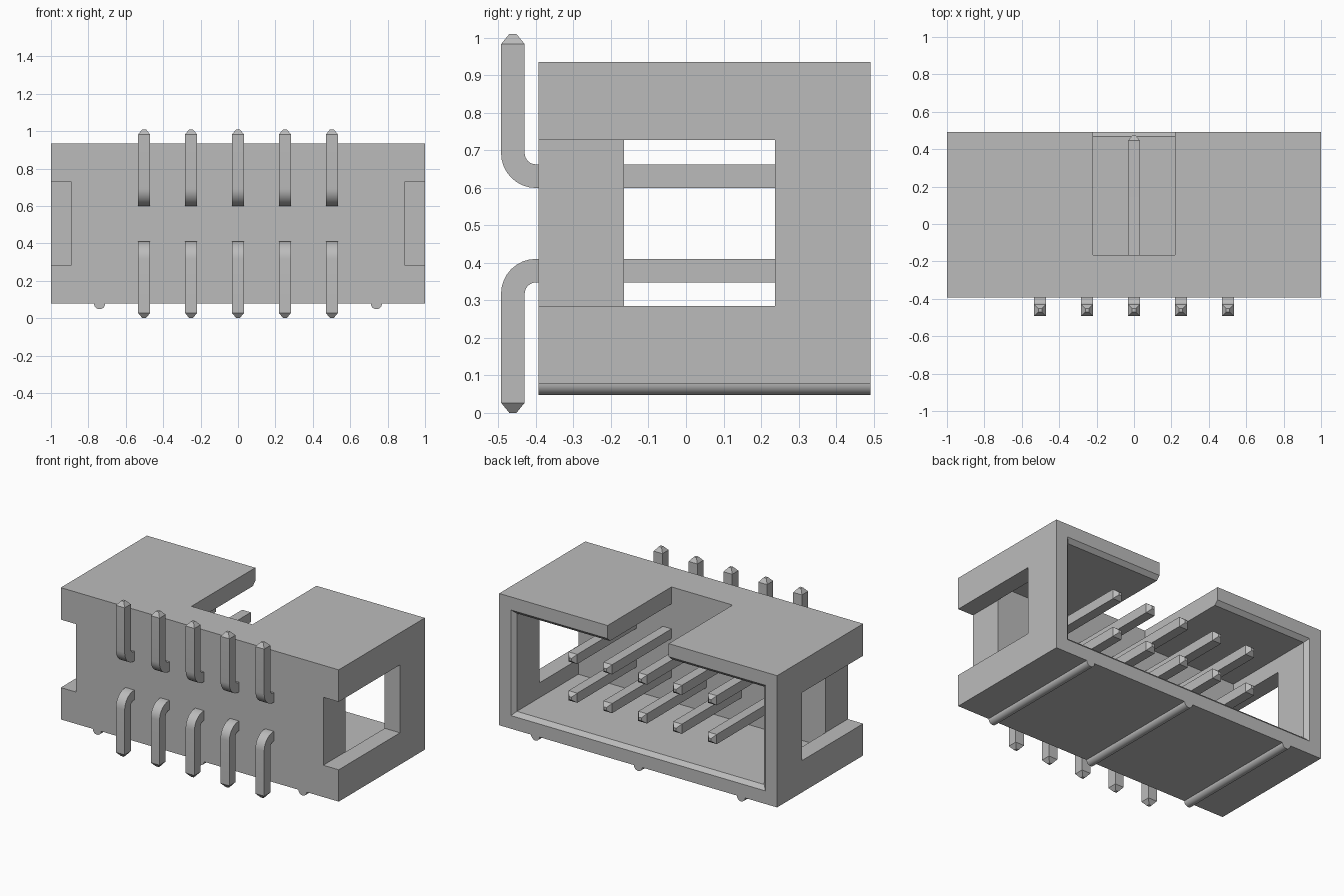
import bpy
import math
from math import sin, cos, pi
from mathutils import Vector

cube = bpy.data.objects.get("Cube")
if cube:
    bpy.data.objects.remove(cube, do_unlink=True)

grey = bpy.data.materials.new("light grey")
grey.use_nodes = True
colour = (0.5, 0.5, 0.5, 1)
grey.diffuse_color = colour
grey.node_tree.nodes["Principled BSDF"].inputs["Base Color"].default_value = colour


def loft(name, rings):
    """Closed solid through equally sized rings of points."""
    n = len(rings[0])
    verts = [p for ring in rings for p in ring]
    faces = [tuple(range(n)), tuple(range(len(verts) - n, len(verts)))]
    for r in range(len(rings) - 1):
        for i in range(n):
            a, b = r * n + i, r * n + (i + 1) % n
            faces.append((a, b, b + n, a + n))
    mesh = bpy.data.meshes.new(name)
    mesh.from_pydata(verts, [], faces)
    obj = bpy.data.objects.new(name, mesh)
    bpy.context.collection.objects.link(obj)
    mesh.materials.append(grey)
    select(obj)
    bpy.ops.object.mode_set(mode='EDIT')
    bpy.ops.mesh.select_all(action='SELECT')
    bpy.ops.mesh.normals_make_consistent(inside=False)
    bpy.ops.object.mode_set(mode='OBJECT')
    return obj


def select(obj):
    bpy.ops.object.select_all(action='DESELECT')
    obj.select_set(True)
    bpy.context.view_layer.objects.active = obj


def rect(x0, x1, z0, z1, y):
    return [(x0, y, z0), (x1, y, z0), (x1, y, z1), (x0, y, z1)]


def box(name, x0, x1, y0, y1, z0, z1):
    return loft(name, [rect(x0, x1, z0, z1, y) for y in (y0, y1)])


def cut(target, cutter):
    select(target)
    mod = target.modifiers.new("cut", 'BOOLEAN')
    mod.operation = 'DIFFERENCE'
    mod.solver = 'EXACT'
    mod.object = cutter
    bpy.ops.object.modifier_apply(modifier=mod.name)
    bpy.data.objects.remove(cutter, do_unlink=True)


# Housing shell, open at the back
FRONT, BACK, FLOOR, TOP = -0.393, 0.492, 0.078, 0.935
WALL, CAVITY = 0.11, -0.165
housing = box("housing", -1, 1, FRONT, BACK, FLOOR, TOP)

# Cavity with a chamfered mouth
rings = []
for y, grow in ((CAVITY, 0), (BACK - 0.025, 0), (BACK + 0.05, 0.075)):
    w = WALL - grow
    rings.append(rect(-1 + w, 1 - w, FLOOR + w, TOP - w, y))
cut(housing, loft("cavity_cutter", rings))

# Key slot in the top wall
cut(housing, box("slot_cutter", -0.22, 0.22, CAVITY, 0.6, 0.5, 1.1))

# Side recesses that open into windows
for s in (-1, 1):
    xs = sorted((s * 0.889, s * 1.1))
    cut(housing, box("window_cutter", *xs, -0.5, 0.237, 0.285, 0.727))

# Half-round rails under the floor
for name, x in (("right", -0.74), ("middle", 0), ("left", 0.74)):
    profile = [(x + 0.03 * cos(pi + pi * i / 12), FLOOR + 0.03 * sin(pi + pi * i / 12))
               for i in range(13)]
    profile += [(x + 0.03, FLOOR + 0.01), (x - 0.03, FLOOR + 0.01)]
    rail = loft(name + "_rail", [[(px, y, pz) for px, pz in profile]
                                 for y in (FRONT, BACK)])
    select(rail)
    bpy.ops.object.shade_smooth_by_angle(angle=math.radians(30))

# Bent square pins with tapered tips
MID, HALF, BEND, TIP = 0.505, 0.0315, 0.0615, 0.027


def pin(name, x, up):
    cy, cz = -0.4, 0.126 + BEND        # bend centre, height relative to MID
    path = [(0.473, 0.126, 0, 0.3), (0.473 - TIP, 0.126, 0, 1)]
    for i in range(9):
        a = pi / 2 * i / 8
        path.append((cy - BEND * sin(a), cz - BEND * cos(a), a, 1))
    end = cy - BEND
    path += [(end, MID - TIP, pi / 2, 1), (end, MID, pi / 2, 0.3)]
    rings = []
    for y, z, a, scale in path:
        h = HALF * scale
        out = Vector((-sin(a), -cos(a))) * h
        rings.append([(x + sx * h, y + so * out.x, MID + up * (z + so * out.y))
                      for sx, so in ((-1, -1), (1, -1), (1, 1), (-1, 1))])
    obj = loft(name, rings)
    select(obj)
    bpy.ops.object.shade_smooth_by_angle(angle=math.radians(30))


for row, up in (("upper", 1), ("lower", -1)):
    for i in range(5):
        pin(f"{row}_pin_{i + 1}", (i - 2) * 0.251, up)
